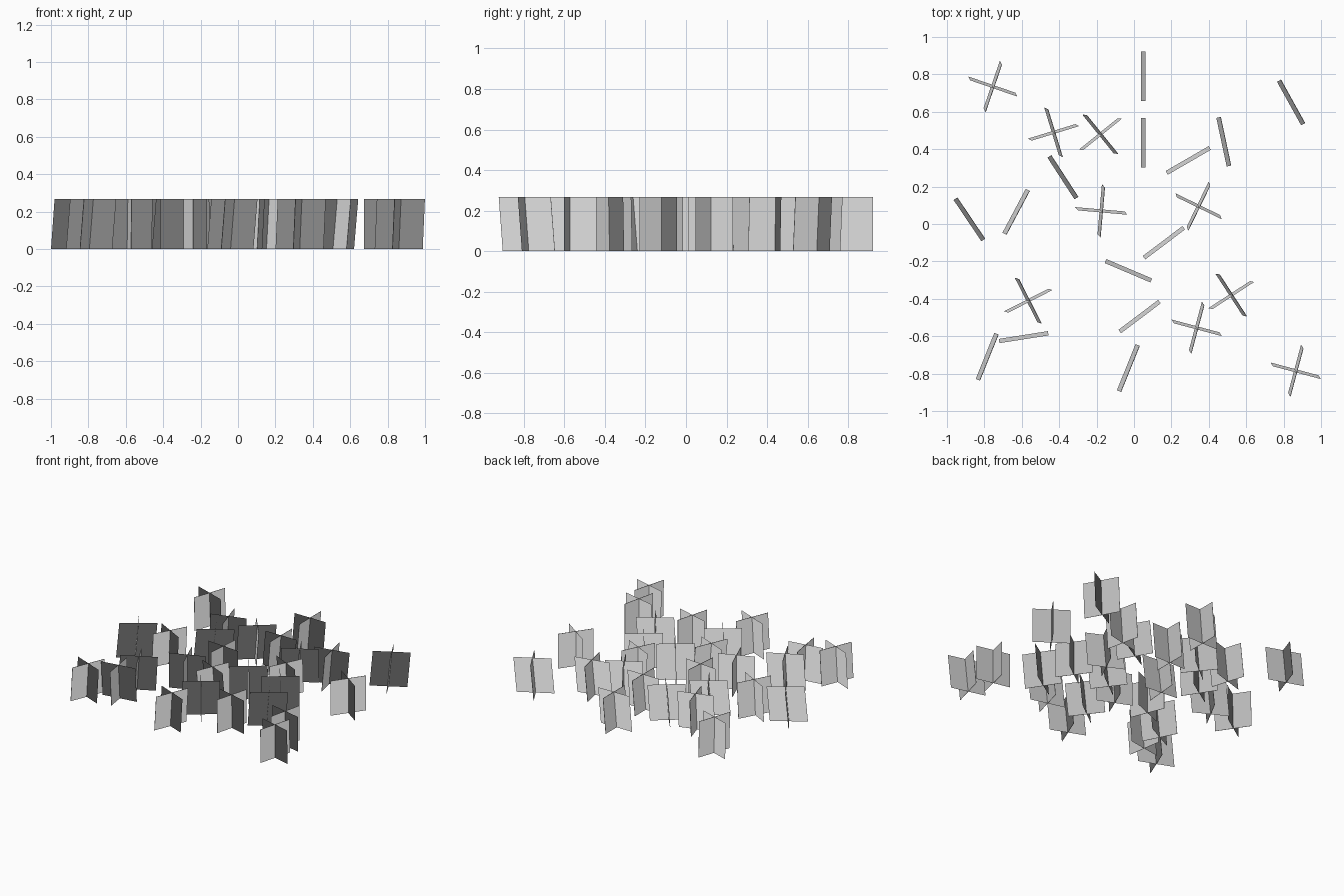
import bpy, math
from mathutils import Vector

cube = bpy.data.objects.get("Cube")
if cube:
    bpy.data.objects.remove(cube, do_unlink=True)

HALF = 0.133      # half width of one card
HEIGHT = 0.267
LEAN = 0.023      # sideways drift of the top edge
GAP = 0.001       # half thickness of the two-sided card
TILT = 32         # upward bend of the soft foliage normals
UP = Vector((0, 0, 1))

grey = bpy.data.materials.new("pale grey")
grey.use_nodes = True
colour = (0.6, 0.6, 0.6, 1)
grey.diffuse_color = colour
grey.node_tree.nodes["Principled BSDF"].inputs["Base Color"].default_value = colour


def heading(degrees):
    a = math.radians(degrees)
    return Vector((math.cos(a), math.sin(a), 0))


def grass_tuft(x, y, turn, lean):
    """Two crossed upright cards; the top edges drift along the lean heading."""
    centre = Vector((x, y, 0))
    drift = Vector() if lean is None else heading(turn + lean) * LEAN / 2
    verts, faces, normals = [], [], []
    # side card faces both ways, back card has one face
    for facing, offset in ((turn, GAP), (turn + 180, GAP), (turn + 90, 0)):
        out = heading(facing)
        arm = heading(facing + 90) * HALF
        low = centre - drift + out * offset
        high = centre + drift + out * offset + UP * HEIGHT
        i = len(verts)
        verts += [low - arm, low + arm, high + arm, high - arm]
        faces.append((i, i + 1, i + 2, i + 3))
        bend = math.radians(TILT)
        normals += [out * math.cos(bend) + UP * math.sin(bend)] * 4
    mesh = bpy.data.meshes.new("grass_tuft")
    mesh.from_pydata(verts, [], faces)
    mesh.materials.append(grey)
    mesh.shade_smooth()
    mesh.normals_split_custom_set(normals)
    obj = bpy.data.objects.new("grass_tuft", mesh)
    bpy.context.collection.objects.link(obj)


# Tufts grouped by lean: sideways, forward, diagonal and upright
tufts = {
    0: [(0.05, 0.79, 0), (0.05, 0.435, 0), (0.84, 0.65, 29), (0.48, 0.44, 12),
        (-0.38, 0.25, 33), (-0.63, 0.065, -28), (-0.88, 0.025, 34),
        (-0.785, -0.71, -22), (-0.03, -0.77, -22)],
    -90: [(0.29, 0.34, 30), (0.16, -0.1, 37), (-0.03, -0.25, -23),
          (0.03, -0.495, 37), (-0.59, -0.605, 9)],
    -45: [(-0.755, 0.735, -19), (-0.43, 0.49, 17), (-0.18, 0.48, 39),
          (-0.175, 0.07, -5), (0.345, 0.095, -26), (-0.565, -0.41, 27),
          (0.52, -0.38, 33), (0.335, -0.555, -15), (0.865, -0.785, -15)],
    None: [(0.802, -0.572, -13), (0.853, 0.123, -35), (0.445, -0.122, 36),
           (-0.29, -0.2, 22)],
}
for lean, places in tufts.items():
    for x, y, turn in places:
        grass_tuft(x, y, turn, lean)
